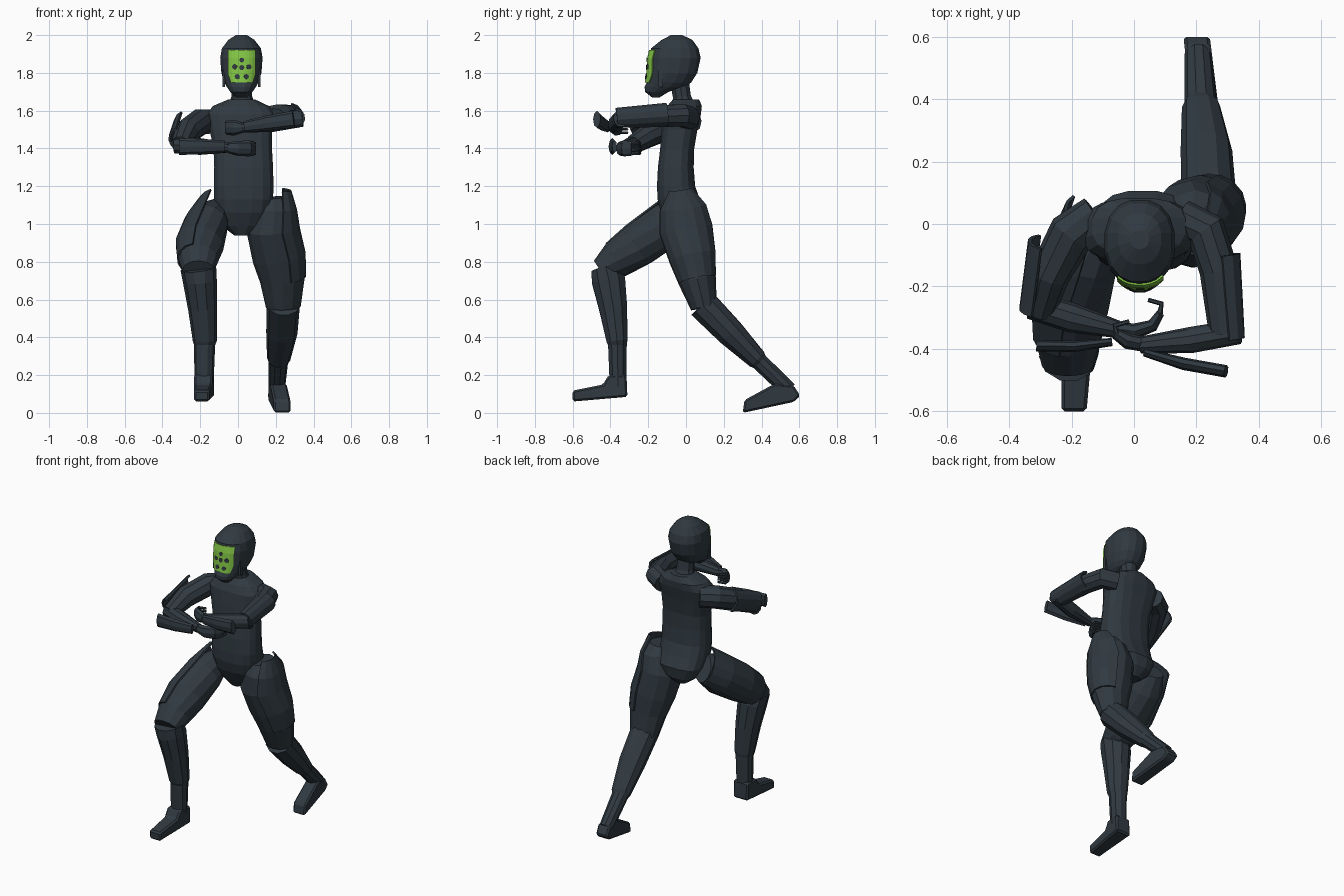
import bpy, math
from mathutils import Vector


def material(name, rgb):
    m = bpy.data.materials.new(name)
    m.diffuse_color = (*rgb, 1)
    return m


SUIT = material("dark slate", (0.030, 0.042, 0.053))
GREEN = material("visor green", (0.23, 0.57, 0.06))


def make(name, verts, faces, mat=SUIT, thick=0):
    me = bpy.data.meshes.new(name)
    me.from_pydata([tuple(v) for v in verts], [], faces)
    me.materials.append(mat)
    ob = bpy.data.objects.new(name, me)
    bpy.context.collection.objects.link(ob)
    bpy.context.view_layer.objects.active = ob
    bpy.ops.object.mode_set(mode='EDIT')
    bpy.ops.mesh.select_all(action='SELECT')
    bpy.ops.mesh.normals_make_consistent(inside=False)
    bpy.ops.object.mode_set(mode='OBJECT')
    if thick:
        mod = ob.modifiers.new("thickness", 'SOLIDIFY')
        mod.thickness, mod.offset = thick, 0
    return ob


def power(c, e):
    return math.copysign(abs(c) ** e, c)


def skin(name, rings, closed=True, **kw):
    """Bridge equal-length rings; cap both ends when closed."""
    n = len(rings[0])
    verts = [v for r in rings for v in r]
    faces = [(i * n + j, i * n + (j + 1) % n, (i + 1) * n + (j + 1) % n, (i + 1) * n + j)
             for i in range(len(rings) - 1) for j in range(n if closed else n - 1)]
    if closed:
        faces += [tuple(range(n)), tuple(range((len(rings) - 1) * n, len(rings) * n))]
    return make(name, verts, faces, **kw)


def limb(name, path, ref=(0, 0, 1), n=10, arc=None, grow=0, **kw):
    """Elliptical tube through (x, y, z, half_u, half_v); arc=(a0, a1) makes an open shell."""
    pts = [Vector(p[:3]) for p in path]
    rings = []
    for i, p in enumerate(path):
        t = pts[min(i + 1, len(pts) - 1)] - pts[max(i - 1, 0)]
        u = Vector(ref).cross(t).normalized()
        v = t.cross(u).normalized()
        a0, a1 = arc or (0, 2 * math.pi)
        angles = [a0 + (a1 - a0) * k / (n if not arc else n - 1) for k in range(n)]
        rings.append([pts[i] + u * (p[3] + grow) * math.cos(a) + v * (p[4] + grow) * math.sin(a)
                      for a in angles])
    return skin(name, rings, closed=not arc, **kw)


def stack(name, levels, n=16, e=1.0):
    """Horizontal rings from (z, centre_x, half_x, y_front, y_back)."""
    return skin(name, [[Vector((cx + hx * power(math.cos(a), e),
                                (y0 + y1) / 2 + (y1 - y0) / 2 * power(math.sin(a), e), z))
                        for a in (2 * math.pi * (k + .5) / n for k in range(n))]
                       for z, cx, hx, y0, y1 in levels])


# Torso with pelvis, and neck
stack("torso", [(0.94, .02, .04, -.07, .05), (0.99, .022, .11, -.10, .095), (1.06, .028, .15, -.135, .108),
                (1.13, .03, .158, -.152, .075), (1.20, .03, .16, -.155, .05), (1.30, .03, .158, -.15, .042),
                (1.40, .025, .157, -.138, .045), (1.50, .015, .168, -.13, .062), (1.58, .015, .185, -.12, .08),
                (1.625, .015, .15, -.10, .085), (1.66, .02, .07, -.07, .07)], e=.75)
limb("neck", [(.02, -.01, 1.60, .08, .07), (.02, -.022, 1.675, .055, .05), (.02, -.035, 1.76, .052, .052)],
     ref=(0, 1, 0))

# Helmeted head, slightly squared so that the face is flat
HEAD = [(1.67, .018, .03, -.18, -.14), (1.70, .018, .06, -.218, -.09), (1.725, .018, .078, -.221, 0),
        (1.75, .018, .092, -.21, .03), (1.80, .018, .108, -.203, .062), (1.88, .018, .114, -.198, .08),
        (1.93, .018, .105, -.187, .068), (1.975, .018, .07, -.13, .035), (2.0, .018, .03, -.08, -.02)]
SQ = .88
stack("head", HEAD, e=SQ)
for s in (-1, 1):
    bpy.ops.mesh.primitive_cube_add(size=1, location=(.018 + s * .094, -.135, 1.77))
    ob = bpy.context.object
    ob.name = "helmet_strap"
    ob.scale = (.014, .02, .09)
    ob.data.materials.append(SUIT)


def face_point(x, z, off):
    """Point in front of the head surface."""
    for a, b in zip(HEAD, HEAD[1:]):
        if a[0] <= z <= b[0]:
            f = (z - a[0]) / (b[0] - a[0])
            _, cx, hx, y0, y1 = [p + (q - p) * f for p, q in zip(a, b)]
            c = min(1, abs((x - cx) / hx)) ** (1 / SQ)
            return Vector((x, (y0 + y1) / 2 - (y1 - y0) / 2 * math.sqrt(1 - c * c) ** SQ - off, z))


# Curved visor plate and its dots
rows = []
for i in range(9):
    z = 1.75 + .17 * i / 8
    w = min(.072, .056 + .03 * i / 4)
    rows.append([face_point(.02 + w * (k / 4 - 1), z, .004) for k in range(9)])
skin("visor", rows, closed=False, mat=GREEN, thick=.006)
for x, z, r in [(.02, 1.868, .013), (-.018, 1.832, .014), (.058, 1.832, .014), (.02, 1.828, .014),
                (-.004, 1.780, .014), (.044, 1.780, .014)]:
    ring = [face_point(x + r * math.cos(k * math.pi / 4), z + r * math.sin(k * math.pi / 4), .0095)
            for k in range(8)]
    make("visor_dot", ring, [tuple(range(8))], thick=.002)

# Legs: front one bent, rear one stretched back
Y = (0, 1, 0)
front_thigh = [(-.125, 0, 1.06, .07, .095), (-.165, -.10, .995, .115, .125), (-.20, -.25, .89, .125, .118),
               (-.21, -.37, .81, .106, .10), (-.21, -.455, .755, .085, .06)]
rear_thigh = [(.19, -.02, 1.14, .07, .08), (.195, -.015, 1.08, .105, .125), (.183, 0, .97, .138, .142),
              (.215, .035, .82, .138, .125), (.235, .06, .70, .118, .10), (.24, .095, .56, .092, .07)]
limb("front_thigh", front_thigh, Y, 12)
limb("rear_thigh", rear_thigh, Y, 12)
# Outer thigh plates stand proud of the hips at the top
limb("front_thigh_plate", [(-.14, .015, 1.085, .075, .125)] + front_thigh[1:4], Y, 7, arc=(-1.2, 1.2),
     grow=.003, thick=.01)
limb("rear_thigh_plate", [(.21, -.03, 1.18, .065, .06), (.205, -.015, 1.09, .10, .125)] + rear_thigh[2:5], Y, 7,
     arc=(1.94, 4.34), grow=.003, thick=.01)
limb("front_shin", [(-.21, -.425, .765, .095, .082), (-.202, -.41, .70, .09, .093), (-.187, -.385, .55, .077, .078),
                    (-.175, -.365, .38, .064, .058), (-.177, -.363, .36, .056, .052), (-.18, -.36, .14, .05, .046)], Y)
limb("rear_shin", [(.24, .088, .575, .088, .085), (.232, .235, .425, .083, .077), (.215, .375, .285, .062, .055),
                   (.213, .39, .27, .052, .047), (.205, .545, .12, .043, .045)], Y)


def foot(name, profile, x_mid, half, toe_shift, toe_half):
    """Side profile (y, z), tapering from heel to toe."""
    y0, y1 = min(p[0] for p in profile), max(p[0] for p in profile)
    sides = []
    for s in (-1, 1):
        sides.append([Vector((x_mid + toe_shift * (y1 - y) / (y1 - y0)
                              + s * (half + (toe_half - half) * (y1 - y) / (y1 - y0)), y, z))
                      for y, z in profile])
    ob = skin(name, sides)
    b = ob.modifiers.new("soft edges", 'BEVEL')
    b.width, b.segments = .01, 1


foot("front_foot", [(-.60, .06), (-.31, .085), (-.315, .20), (-.41, .20), (-.44, .15), (-.60, .118)],
     -.18, .054, -.012, .04)
foot("rear_foot", [(.30, 0), (.57, .058), (.605, .09), (.57, .145), (.47, .155), (.31, .068)],
     .20, .042, .035, .045)

# Arms: both reach forward and fold across the chest
right_upper = [(-.12, .03, 1.545, .065, .065), (-.20, -.03, 1.54, .075, .07), (-.27, -.16, 1.49, .066, .07),
               (-.305, -.28, 1.42, .052, .05)]
left_upper = [(.15, .02, 1.56, .06, .062), (.23, -.02, 1.575, .066, .062), (.272, -.15, 1.57, .062, .06),
              (.292, -.35, 1.555, .052, .048)]
limb("right_upper_arm", right_upper)
limb("left_upper_arm", left_upper)
limb("right_arm_plate", [(-.275, -.06, 1.53, .06, .07), (-.305, -.28, 1.45, .058, .062)], n=6,
     arc=(1.9, 4.2), thick=.012)
limb("left_arm_plate", [(.27, -.10, 1.58, .066, .057), (.295, -.37, 1.56, .055, .05)], n=6,
     arc=(-1.2, 1.4), thick=.012)
limb("right_forearm", [(-.33, -.26, 1.42, .045, .048), (-.20, -.30, 1.41, .048, .046), (-.05, -.338, 1.405, .028, .028)])
limb("left_forearm", [(.335, -.345, 1.56, .04, .048), (.18, -.372, 1.53, .042, .045), (.02, -.388, 1.51, .027, .028)])
limb("right_forearm_plate", [(-.313, -.39, 1.41, .018, .045), (-.19, -.392, 1.41, .018, .04), (-.07, -.378, 1.41, .013, .032)], n=8)
limb("left_forearm_plate", [(.295, -.472, 1.555, .02, .045), (.16, -.448, 1.535, .02, .04), (.035, -.412, 1.515, .013, .03)], n=8)

# Hands with curled fingers
limb("right_hand", [(-.06, -.335, 1.405, .025, .026), (0, -.345, 1.40, .026, .04), (.06, -.325, 1.40, .02, .042),
                    (.085, -.285, 1.40, .013, .038)], n=8)
limb("left_hand", [(.03, -.385, 1.51, .024, .026), (-.02, -.375, 1.51, .026, .042), (-.06, -.35, 1.51, .018, .038)], n=8)
for k in range(4):
    dz = .027 - .018 * k
    limb("right_finger", [(.082, -.29, 1.40 + dz, .01, .009), (.088, -.255, 1.40 + dz, .009, .008),
                          (.045, -.243, 1.40 + dz, .007, .007)], n=6)
    limb("left_finger", [(-.055, -.352, 1.51 + dz, .01, .009), (-.062, -.325, 1.51 + dz, .009, .008),
                         (-.015, -.312, 1.51 + dz, .007, .007)], n=6)
